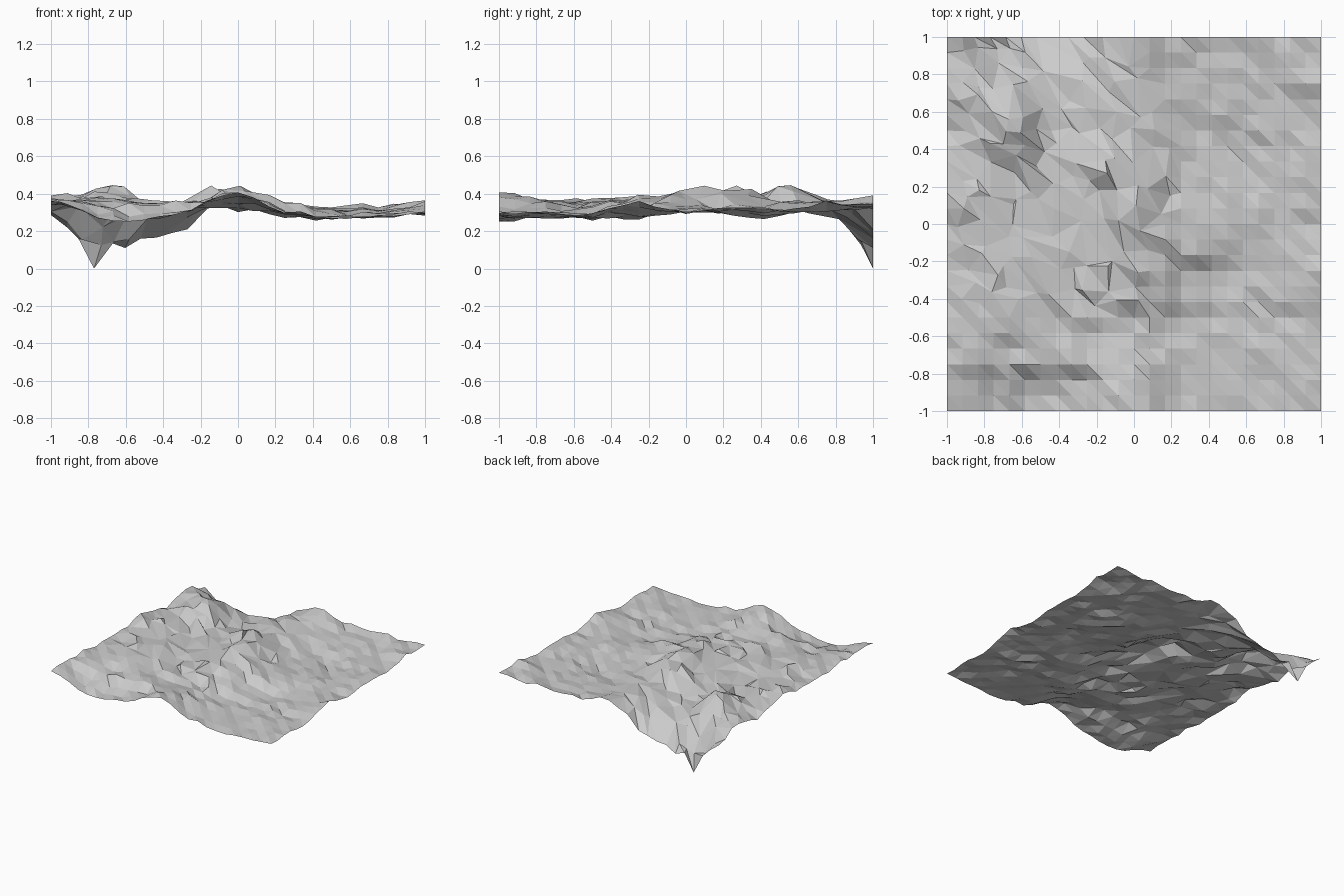
import bpy, bmesh, math, random

if "Cube" in bpy.data.objects:
    bpy.data.objects.remove(bpy.data.objects["Cube"])

random.seed(11)
N = 24  # cells per side

# Coarse relief, rows from front (y=-1) to back (y=1), every 0.25 units in x and y
RELIEF = [
    [.37, .28, .26, .33, .395, .30, .275, .28, .295],
    [.36, .32, .32, .335, .36, .29, .275, .285, .295],
    [.36, .36, .35, .34, .33, .285, .275, .29, .295],
    [.34, .37, .36, .34, .37, .33, .28, .295, .345],
    [.37, .36, .34, .35, .41, .34, .31, .31, .305],
    [.36, .37, .34, .35, .39, .31, .295, .305, .33],
    [.32, .38, .33, .33, .36, .31, .29, .305, .32],
    [.37, .36, .30, .32, .36, .32, .32, .31, .34],
    [.27, .08, .16, .25, .395, .33, .33, .33, .35],
]
# Local peaks and dips: x, y, height, radius
BUMPS = [(-.67, .55, .085, .12), (.03, .06, .045, .09),
         (-.12, .32, .055, .11), (-.38, .55, -.03, .12),
         (.58, -.15, -.015, .12), (.55, .38, -.02, .1)]
# Ledges running along x, dropping to the front: x start, x end, y, rise
LEDGES = [(-.65, -.18, -.79, .03), (-.92, -.75, -.79, .02), (-.12, .25, -.455, .025),
          (.25, .55, -.21, .022), (-.25, -.05, -.54, .02), (-.85, -.55, .32, .025),
          (-1, -.85, .02, .025), (.8, 1, -.46, .02), (.8, 1, .7, .015)]
# Notches of the rear edge: column index -> height
REAR = {2: .16, 3: 0, 4: .14, 5: .11, 6: .16, 7: .165, 8: .19, 9: .21}


def spline(v, t):
    """Catmull-Rom value along an evenly spaced list."""
    i = min(int(t), len(v) - 2)
    f = t - i
    a, b, c, d = (v[min(max(i + k, 0), len(v) - 1)] for k in (-1, 0, 1, 2))
    return b + .5 * f * (c - a + f * (2*a - 5*b + 4*c - d + f * (3*(b - c) + d - a)))


def height(x, y):
    z = spline([spline(row, (x + 1) * 4) for row in RELIEF], (y + 1) * 4)
    z += sum(h * math.exp(-((x - bx)**2 + (y - by)**2) / r**2)
             for bx, by, h, r in BUMPS)
    return z + sum(h * math.tanh((y - ly) / .03) * math.exp(-abs(y - ly) / .12)
                   for x0, x1, ly, h in LEDGES if x0 <= x <= x1)


# Terrain grid, with the rugged rear left area shifted off the grid
verts, rugged = [], []
for j in range(N + 1):
    for i in range(N + 1):
        x, y = 2 * i / N - 1, 2 * j / N - 1
        inner = 0 < i < N and 0 < j < N
        rough = y > -.5 and x < .15 + .08 * math.sin(5 * y)
        if rough and inner:
            rugged.append(len(verts))
            x += random.uniform(-.028, .028)
            y += random.uniform(-.028, .028)
        z = height(x, y) + random.gauss(0, .011 if rough else .008)
        if j == N and i in REAR:
            z = REAR[i]
            x -= .02
        verts.append((x, y, max(z, 0)))

bm = bmesh.new()
bv = [bm.verts.new(v) for v in verts]
for j in range(N):
    for i in range(N):
        a = j * (N + 1) + i
        b, c, d = a + 1, a + N + 2, a + N + 1
        bm.faces.new((bv[a], bv[b], bv[d]))
        bm.faces.new((bv[b], bv[c], bv[d]))
mesh = bpy.data.meshes.new("terrain")
bm.to_mesh(mesh)
bm.free()
terrain = bpy.data.objects.new("terrain", mesh)
bpy.context.collection.objects.link(terrain)

# Larger irregular facets in the rugged area
group = terrain.vertex_groups.new(name="rugged")
group.add(rugged, 1.0, 'REPLACE')
dec = terrain.modifiers.new("facets", 'DECIMATE')
dec.ratio = .84
dec.vertex_group = group.name
dec.vertex_group_factor = 100
